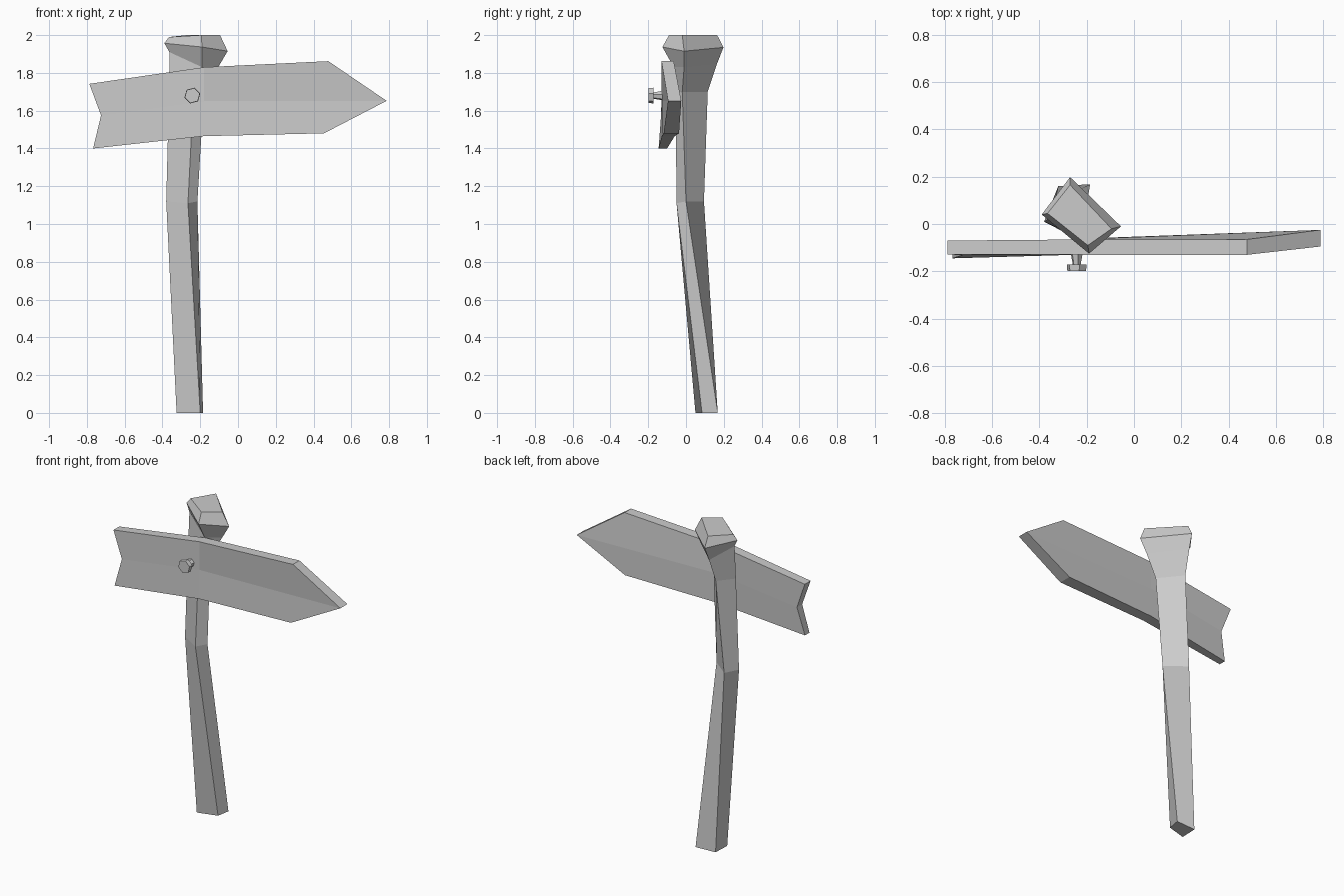
import bpy, bmesh, math
from mathutils import Vector

if "Cube" in bpy.data.objects:
    bpy.data.objects.remove(bpy.data.objects["Cube"])


def make_object(name, bm):
    bmesh.ops.recalc_face_normals(bm, faces=bm.faces)
    mesh = bpy.data.meshes.new(name)
    bm.to_mesh(mesh)
    bm.free()
    obj = bpy.data.objects.new(name, mesh)
    bpy.context.collection.objects.link(obj)
    return obj


def loft(name, rings):
    """Skin a closed solid through a list of equal-length point rings."""
    bm = bmesh.new()
    loops = [[bm.verts.new(p) for p in ring] for ring in rings]
    for low, high in zip(loops, loops[1:]):
        n = len(low)
        for i in range(n):
            j = (i + 1) % n
            bm.faces.new((low[i], low[j], high[j], high[i]))
    bm.faces.new(loops[0][::-1])
    bm.faces.new(loops[-1])
    return make_object(name, bm)


# Post: twisted four-sided section (left, front, right, back) flaring to a cap
loft("post", [
    [(-.325, .05, 0), (-.20, .085, 0), (-.185, .168, 0), (-.32, .16, 0)],
    [(-.38, .01, 1.12), (-.265, -.05, 1.11), (-.215, 0, 1.12), (-.335, .095, 1.12)],
    [(-.365, .02, 1.70), (-.235, -.055, 1.70), (-.18, -.02, 1.70), (-.29, .115, 1.70)],
    [(-.363, .03, 1.91), (-.19, -.065, 1.83), (-.105, -.01, 1.83), (-.278, .165, 1.85)],
    [(-.39, .04, 1.957), (-.19, -.125, 1.937), (-.055, -.01, 1.915), (-.27, .198, 1.935)],
    [(-.365, .045, 1.99), (-.195, -.09, 2), (-.095, -.02, 2), (-.27, .165, 2)],
])

# Arrow board: outline as (x, z, front y, back y)
outline = [
    (-.787, 1.742, -.128, -.07),   # upper tail
    (-.725, 1.575, -.132, -.08),   # tail notch
    (-.767, 1.400, -.145, -.10),   # lower tail
    (-.18, 1.465, -.128, -.06),    # lower middle
    (.455, 1.480, -.118, -.037),   # lower shoulder
    (.787, 1.652, -.095, -.025),   # tip
    (.478, 1.862, -.13, -.065),    # upper shoulder
    (-.18, 1.830, -.13, -.065),    # upper middle
    (-.18, 1.650, -.128, -.062),   # centre
]
panels = [(0, 1, 8, 7), (1, 2, 3, 8), (3, 4, 5, 8), (5, 6, 7, 8)]
bm = bmesh.new()
front = [bm.verts.new((x, f, z)) for x, z, f, b in outline]
back = [bm.verts.new((x, b, z)) for x, z, f, b in outline]
for p in panels:
    bm.faces.new([front[i] for i in p])
    bm.faces.new([back[i] for i in reversed(p)])
for i in range(8):
    j = (i + 1) % 8
    bm.faces.new((front[i], front[j], back[j], back[i]))
make_object("arrow_board", bm)


# Nail: six-sided tapered shank and flat head
def nail_ring(y, r):
    return [(-.242 + r * math.cos(math.radians(60 * i + 15)), y,
             1.68 + r * math.sin(math.radians(60 * i + 15))) for i in range(6)]


loft("nail", [nail_ring(y, r) for y, r in
              [(-.09, .025), (-.13, .025), (-.172, .017), (-.172, .043), (-.198, .041)]])
